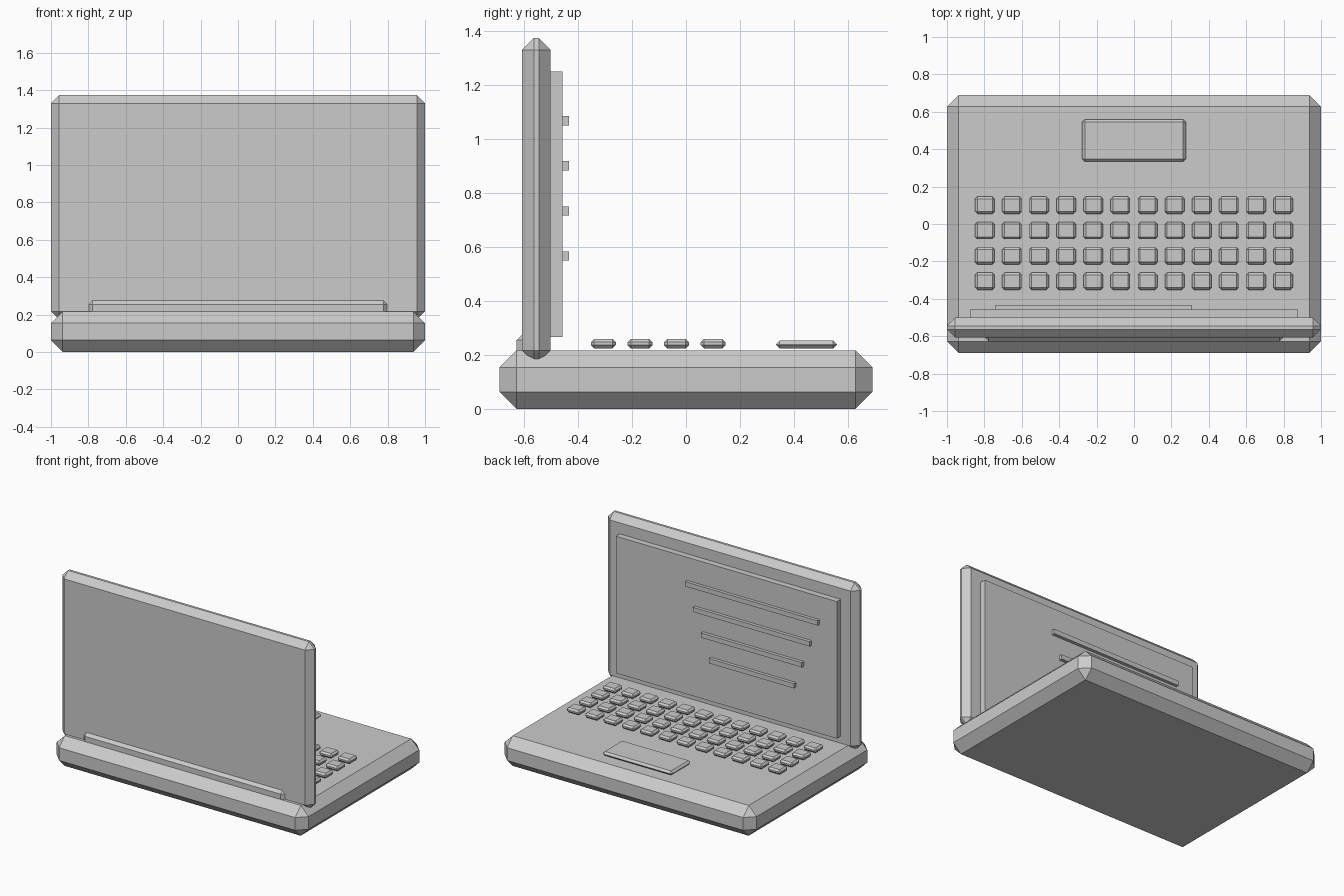
import bpy, bmesh
from mathutils import Vector

if "Cube" in bpy.data.objects:
    bpy.data.objects.remove(bpy.data.objects["Cube"])


def box(name, x, y, z, bevel=0.0):
    """Box from (min, max) ranges, with optional one-segment chamfer on all edges."""
    bm = bmesh.new()
    bmesh.ops.create_cube(bm, size=1.0)
    size = Vector((x[1] - x[0], y[1] - y[0], z[1] - z[0]))
    bmesh.ops.scale(bm, vec=size, verts=bm.verts)
    if bevel:
        bmesh.ops.bevel(bm, geom=bm.edges[:], offset=bevel, segments=1,
                        affect='EDGES', clamp_overlap=True)
    mesh = bpy.data.meshes.new(name)
    bm.to_mesh(mesh)
    bm.free()
    obj = bpy.data.objects.new(name, mesh)
    obj.location = (sum(x) / 2, sum(y) / 2, sum(z) / 2)
    bpy.context.collection.objects.link(obj)
    return obj


# Keyboard base
box("base", (-1, 1), (-0.69, 0.69), (0, 0.217), 0.063)

# Upright lid, its hinge and the raised display panel
box("lid", (-1, 1), (-0.607, -0.501), (0.173, 1.373), 0.044)
box("hinge", (-0.797, 0.797), (-0.627, -0.505), (0.17, 0.275), 0.02)
box("display", (-0.877, 0.877), (-0.52, -0.457), (0.267, 1.25))

# Text-line bars on the display, each shorter than the one above
for i in range(4):
    half = (1.05 - 0.125 * i) / 2
    zc = 1.067 - 0.167 * i
    box(f"display_bar_{i + 1}", (-0.215 - half, -0.215 + half),
        (-0.46, -0.434), (zc - 0.017, zc + 0.017))

# Keys: four rows of twelve sharing one mesh
first = None
for row in range(4):
    for col in range(12):
        xc, yc = -0.7975 + 0.145 * col, -0.306 + 0.1355 * row
        name = f"key_{row + 1}_{col + 1}"
        if first is None:
            first = box(name, (xc - 0.052, xc + 0.052), (yc - 0.046, yc + 0.046),
                        (0.224, 0.259), 0.012)
        else:
            key = bpy.data.objects.new(name, first.data)
            key.location = (xc, yc, first.location.z)
            bpy.context.collection.objects.link(key)

# Trackpad
box("trackpad", (-0.277, 0.277), (0.333, 0.559), (0.223, 0.253), 0.014)
